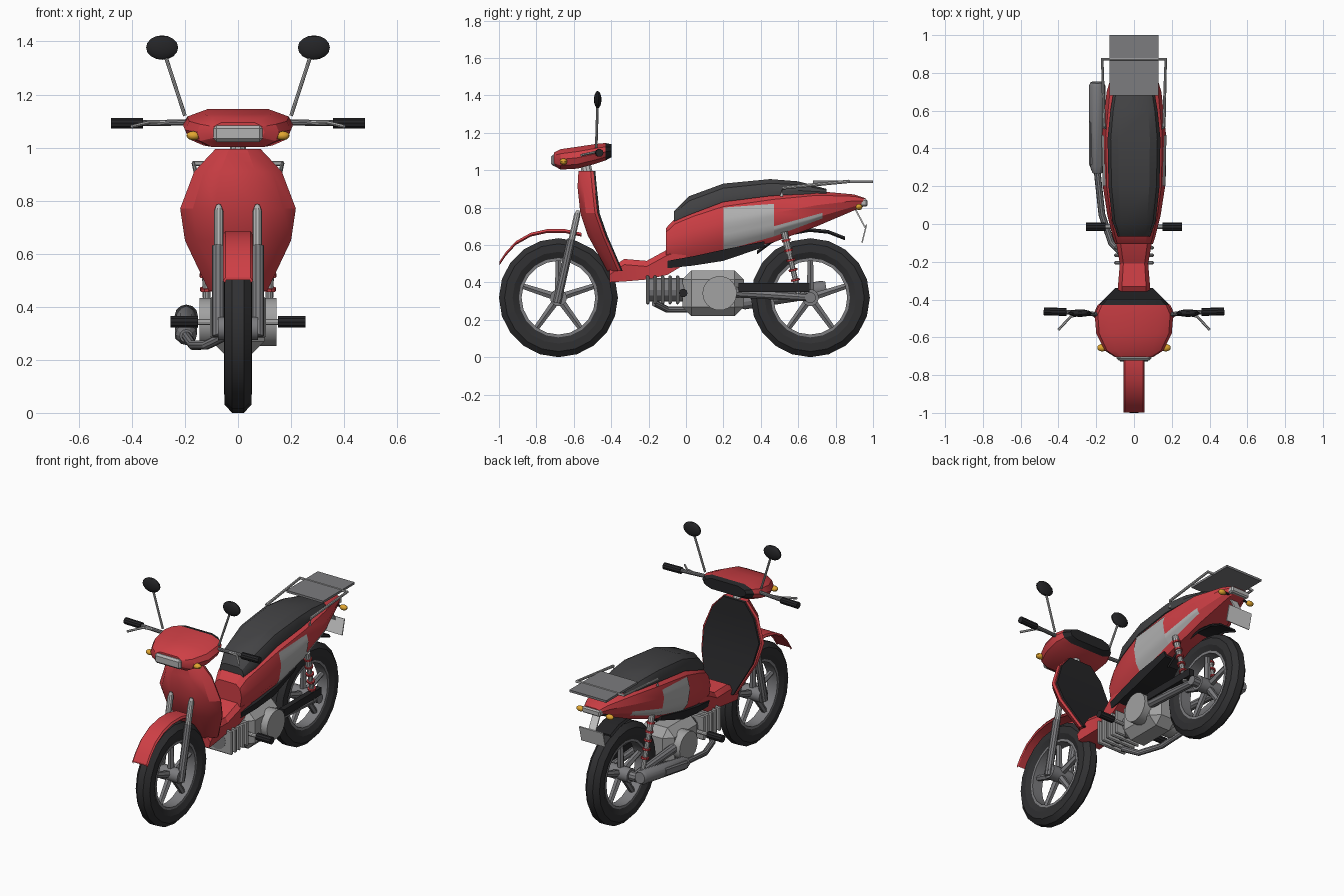
import bpy, bmesh
from math import sin, cos, pi, radians
from mathutils import Vector, Matrix
from mathutils.bvhtree import BVHTree

if "Cube" in bpy.data.objects:
    bpy.data.objects.remove(bpy.data.objects["Cube"])

COLORS = {"red": (0.62, 0.05, 0.06), "black": (0.018, 0.018, 0.02), "seat": (0.055, 0.055, 0.058),
          "tyre": (0.03, 0.03, 0.032), "amber": (0.75, 0.38, 0.03), "panel": (0.45, 0.45, 0.45),
          "steel": (0.2, 0.2, 0.21), "alloy": (0.36, 0.36, 0.36)}
MATS = {}
for key, c in COLORS.items():
    MATS[key] = bpy.data.materials.new(key)
    MATS[key].diffuse_color = (*c, 1)


def finish(name, bm, color=None):
    bmesh.ops.recalc_face_normals(bm, faces=bm.faces)
    me = bpy.data.meshes.new(name)
    bm.to_mesh(me)
    bm.free()
    me.shade_smooth()
    me.set_sharp_from_angle(angle=radians(28))
    ob = bpy.data.objects.new(name, me)
    bpy.context.collection.objects.link(ob)
    if color:
        me.materials.append(MATS[color])
    return ob


def loft(name, rings, color=None, loop=False):
    bm = bmesh.new()
    vs = [[bm.verts.new(p) for p in r] for r in rings]
    n = len(vs[0])
    pairs = list(zip(vs, vs[1:])) + ([(vs[-1], vs[0])] if loop else [])
    for a, b in pairs:
        for i in range(n):
            bm.faces.new((a[i], a[(i + 1) % n], b[(i + 1) % n], b[i]))
    if not loop:
        bm.faces.new(vs[0])
        bm.faces.new(vs[-1])
    return finish(name, bm, color)


def tube(name, pts, radii, color=None, n=10):
    pts = [Vector(p) for p in pts]
    if not isinstance(radii, (list, tuple)):
        radii = [radii] * len(pts)
    rings = []
    for i, p in enumerate(pts):
        d = (pts[min(i + 1, len(pts) - 1)] - pts[max(i - 1, 0)]).normalized()
        u = d.cross(Vector((0, 0, 1)) if abs(d.z) < 0.8 else Vector((0, 1, 0))).normalized()
        v = d.cross(u)
        rings.append([p + radii[i] * (u * cos(2 * pi * k / n) + v * sin(2 * pi * k / n)) for k in range(n)])
    return loft(name, rings, color)


def ball(name, loc, size, color=None):
    bm = bmesh.new()
    bmesh.ops.create_uvsphere(bm, u_segments=14, v_segments=8, radius=1,
                              matrix=Matrix.Translation(loc) @ Matrix.Diagonal((*size, 1)))
    return finish(name, bm, color)


def box(name, loc, size, color=None, rx=0, bevel=0):
    bm = bmesh.new()
    bmesh.ops.create_cube(bm, size=1, matrix=Matrix.Translation(loc) @ Matrix.Rotation(rx, 4, 'X')
                          @ Matrix.Diagonal((*size, 1)))
    if bevel:
        bmesh.ops.bevel(bm, geom=bm.edges[:], offset=bevel, segments=1, affect='EDGES')
    return finish(name, bm, color)


def mirrored(half):
    return half + [(-x, y, z) for x, y, z in reversed(half)]


def lathe(name, cy, profile, color=None, n=20):
    rings = [[(x, cy + r * sin(2 * pi * k / n), 0.318 + r * cos(2 * pi * k / n)) for x, r in profile]
             for k in range(n)]
    return loft(name, rings, color, loop=True)


# Wheels
for tag, cy in (("front", -0.682), ("rear", 0.665)):
    half = [(0.022, 0.318), (0.05, 0.288), (0.052, 0.245), (0.034, 0.208)]
    lathe(tag + "_tyre", cy, half + [(-x, r) for x, r in reversed(half)], "tyre")
    lathe(tag + "_rim", cy, [(0.036, 0.215), (0.036, 0.197), (-0.036, 0.197), (-0.036, 0.215)], "steel")
    tube(tag + "_hub", [(-0.075, cy, 0.318), (0.075, cy, 0.318)], 0.045, "steel", 14)
    for k in range(5):
        a = 2 * pi * k / 5
        tube(f"{tag}_spoke_{k}", [(0, cy + r * sin(a), 0.318 + r * cos(a)) for r in (0.03, 0.2)],
             [0.022, 0.017], "steel", 6)


# Fenders
def fender(name, w, path, color):
    loft(name, [mirrored([(w * 0.85, y, z), (w, y, z - 0.012), (w - 0.008, y, z - 0.02),
                          (w * 0.8, y, z - 0.01)]) for y, z in path], color)


fender("front_fender", 0.056, [(-0.998, 0.51), (-0.965, 0.56), (-0.91, 0.62), (-0.83, 0.665), (-0.74, 0.685),
                               (-0.65, 0.685), (-0.56, 0.665)], "red")
fender("rear_fender", 0.065, [(0.38, 0.57), (0.46, 0.63), (0.55, 0.67), (0.66, 0.69), (0.76, 0.68),
                              (0.85, 0.645)], "black")

# Leg shield with black inner panel: (z, half width, front y, back y)
shield = [(0.995, 0.085, -0.575, -0.485), (0.91, 0.165, -0.58, -0.477), (0.77, 0.218, -0.565, -0.462),
          (0.65, 0.2, -0.525, -0.42), (0.46, 0.11, -0.42, -0.338)]
loft("leg_shield", [mirrored([(0.4 * w, yf, z), (0.78 * w, yf + 0.03, z), (w, yb - 0.025, z),
                              (0.96 * w, yb - 0.01, z)]) for z, w, yf, yb in shield], "red")
loft("shield_inner_panel", [mirrored([(0.93 * w, yb - 0.02, z), (0.9 * w, yb, z)])
                            for z, w, yf, yb in shield], "black")
tube("steering_stem", [(0, -0.52, 0.95), (0, -0.54, 1.04)], 0.03)

# Handlebar cowl: (y, half width, bottom z, top z)
cowl = [(-0.705, 0.1, 1.022, 1.095), (-0.67, 0.155, 1.003, 1.112), (-0.58, 0.2, 1.008, 1.125),
        (-0.48, 0.208, 1.035, 1.14), (-0.43, 0.185, 1.052, 1.145), (-0.397, 0.15, 1.07, 1.138)]


def cowl_ring(y, w, b, t):
    h = t - b
    return mirrored([(w * 0.62, y, t), (w * 0.92, y, t - h * 0.22), (w, y, t - h * 0.5),
                     (w * 0.92, y, b + h * 0.2), (w * 0.65, y, b)])


loft("handlebar_cowl", [cowl_ring(*c) for c in cowl[:5]], "red")
loft("instrument_panel", [cowl_ring(*c) for c in cowl[4:]], "black")
box("headlight", (0, -0.705, 1.053), (0.185, 0.035, 0.062), "panel", bevel=0.012)

# Body shell: (y, half width, bottom z, top z)
shell = [(-0.107, 0.1, 0.5, 0.69), (-0.06, 0.115, 0.505, 0.74), (0.04, 0.14, 0.52, 0.785),
         (0.2, 0.165, 0.55, 0.84), (0.47, 0.17, 0.615, 0.875), (0.7, 0.145, 0.7, 0.888),
         (0.9, 0.085, 0.785, 0.87), (0.96, 0.06, 0.81, 0.85)]
body = loft("body_shell", [mirrored([(w * 0.6, y, t), (w * 0.88, y, t - 0.12 * (t - b)), (w, y, t - 0.4 * (t - b)),
                                     (w * 0.9, y, b + 0.25 * (t - b)), (w * 0.6, y, b)])
                           for y, w, b, t in shell], "red")
loft("step_through_tunnel", [mirrored([(w * 0.75, y, t), (w, y, t - 0.03), (w * 0.9, y, b)]) for y, w, b, t in
     [(-0.41, 0.09, 0.4, 0.47), (-0.33, 0.085, 0.405, 0.525), (-0.21, 0.075, 0.415, 0.515),
      (-0.1, 0.095, 0.44, 0.575), (0.0, 0.1, 0.5, 0.6)]], "red")
loft("underside_trim", [mirrored([(w, y, t), (w * 0.9, y, b)]) for y, w, b, t in
     [(-0.1, 0.098, 0.475, 0.515), (0.04, 0.118, 0.49, 0.54), (0.2, 0.132, 0.515, 0.575),
      (0.42, 0.125, 0.59, 0.62)]], "black")

# Side panels laid onto the shell
tree = BVHTree.FromPolygons([v.co for v in body.data.vertices], [p.vertices[:] for p in body.data.polygons])
for name, y0, y1, low, high in (("side_panel", 0.2, 0.47, (0.57, 0.645), (0.80, 0.82)),
                                ("side_stripe", 0.47, 0.73, (0.645, 0.742), (0.70, 0.772))):
    for s in (-1, 1):
        bm = bmesh.new()
        grid = []
        for i in range(9):
            u = i / 8
            lo, hi = low[0] + u * (low[1] - low[0]), high[0] + u * (high[1] - high[0])
            row = []
            for j in range(9):
                y, z = y0 + u * (y1 - y0), lo + (hi - lo) * j / 8
                hit = tree.ray_cast(Vector((s, y, z)), Vector((-s, 0, 0)))[0]
                x = abs(hit.x) if hit else 0.09
                row.append(bm.verts.new((s * (x + 0.004), y, z)))
            grid.append(row)
        for a, b in zip(grid, grid[1:]):
            for j in range(8):
                bm.faces.new((a[j], a[j + 1], b[j + 1], b[j]))
        finish(f"{name}_{'right' if s > 0 else 'left'}", bm, "panel")

# Seat
loft("seat", [mirrored([(w * 0.6, y, t), (w * 0.88, y, t - 0.25 * (t - b)), (w, y, b + 0.3 * (t - b)),
                        (w * 0.98, y, b)]) for y, w, b, t in
     [(-0.065, 0.085, 0.725, 0.78), (0.015, 0.115, 0.76, 0.86), (0.2, 0.135, 0.83, 0.928),
      (0.45, 0.14, 0.862, 0.952), (0.6, 0.125, 0.87, 0.94), (0.75, 0.1, 0.875, 0.9)]], "seat")

# Rear rack
box("rack_plate", (0, 0.84, 0.937), (0.262, 0.32, 0.014), "steel")
tube("rack_rail", [(-0.155, 0.51, 0.86), (-0.158, 0.515, 0.905), (-0.168, 0.872, 0.94), (0.168, 0.872, 0.94),
                   (0.158, 0.515, 0.905), (0.155, 0.51, 0.86)], 0.009, "panel", 8)

# Tail lamp and number plate
box("tail_lamp", (0, 0.95, 0.825), (0.13, 0.04, 0.04), "panel", bevel=0.008)
box("plate_bracket", (0, 0.93, 0.745), (0.05, 0.008, 0.12), rx=radians(28))
box("number_plate", (0, 0.953, 0.66), (0.17, 0.007, 0.1), rx=radians(-14))

# Engine
box("engine_case", (0, 0.145, 0.342), (0.2, 0.33, 0.245), "alloy", bevel=0.05)
tube("side_covers", [(-0.145, 0.18, 0.342), (0.145, 0.18, 0.342)], 0.092, "alloy", 18)
tube("cylinder_barrel", [(0, -0.215, 0.36), (0, 0.03, 0.36)], 0.062, "steel", 12)
for k in range(5):
    box(f"cooling_fin_{k}", (0, -0.205 + 0.04 * k, 0.36), (0.21, 0.018, 0.155), "alloy", bevel=0.006)
tube("footpeg_bar", [(-0.16, -0.015, 0.343), (0.16, -0.015, 0.343)], 0.012)

# Exhaust on the left
tube("exhaust_pipe", [(-0.05, -0.17, 0.29), (-0.12, -0.1, 0.255), (-0.17, 0.05, 0.255), (-0.195, 0.28, 0.29)],
     0.018, "steel")
tube("muffler", [(-0.195, 0.27, 0.29), (-0.195, 0.31, 0.295), (-0.195, 0.73, 0.365), (-0.195, 0.75, 0.368)],
     [0.025, 0.04, 0.044, 0.035], "steel", 12)
box("muffler_shield", (-0.218, 0.43, 0.316), (0.04, 0.24, 0.05), "steel", rx=radians(9), bevel=0.008)

# Chain cover on the right
box("chain_cover", (0.115, 0.47, 0.373), (0.035, 0.38, 0.048), "black")

# Paired parts
for s, tag in ((-1, "left"), (1, "right")):
    tube("fork_lower_" + tag, [(s * 0.075, -0.69, 0.29), (s * 0.075, -0.613, 0.63)], 0.023, "steel")
    tube("fork_upper_" + tag, [(s * 0.073, -0.613, 0.62), (s * 0.073, -0.582, 0.76), (s * 0.073, -0.577, 0.785)],
         [0.018, 0.018, 0.008], "panel")
    tube("handlebar_" + tag, [(s * 0.17, -0.48, 1.095), (s * 0.37, -0.465, 1.092)], 0.012, "steel")
    tube("grip_" + tag, [(s * 0.358, -0.466, 1.092), (s * 0.478, -0.462, 1.092)], 0.021, "black")
    tube("brake_lever_" + tag, [(s * 0.24, -0.47, 1.095), (s * 0.335, -0.49, 1.095), (s * 0.4, -0.56, 1.08)],
         0.007, "panel", 6)
    tube("mirror_stem_" + tag, [(s * 0.2, -0.48, 1.12), (s * 0.275, -0.473, 1.35)], 0.007, "panel", 8)
    ball("mirror_" + tag, (s * 0.286, -0.472, 1.377), (0.062, 0.02, 0.046), "black")
    ball("front_indicator_" + tag, (s * 0.168, -0.655, 1.045), (0.027, 0.02, 0.017), "amber")
    ball("rear_indicator_" + tag, (s * 0.105, 0.925, 0.803), (0.026, 0.018, 0.017), "amber")
    tube("indicator_stalk_" + tag, [(s * 0.04, 0.925, 0.81), (s * 0.1, 0.925, 0.803)], 0.007, "black", 6)
    tube("footpeg_" + tag, [(s * 0.15, -0.015, 0.343), (s * 0.254, -0.015, 0.343)], 0.023, "black")
    tube("swingarm_" + tag, [(s * 0.095, 0.22, 0.35), (s * 0.095, 0.68, 0.318)], [0.03, 0.022], "steel")
    top, bottom = Vector((s * 0.125, 0.525, 0.67)), Vector((s * 0.115, 0.602, 0.34))
    tube("shock_body_" + tag, [top, bottom], 0.015, "panel")
    tube("shock_sleeve_" + tag, [top, top.lerp(bottom, 0.35)], 0.019, "panel")
    for k in range(5):
        f = 0.12 + 0.16 * k
        tube(f"shock_coil_{tag}_{k}", [top.lerp(bottom, f), top.lerp(bottom, f + 0.035)], 0.025, "red")
tube("rear_axle", [(-0.12, 0.665, 0.318), (0.12, 0.665, 0.318)], 0.03, "steel")
tube("front_axle", [(-0.095, -0.682, 0.318), (0.095, -0.682, 0.318)], 0.015, "steel")

for m in bpy.data.materials:
    if m.users and not m.is_grease_pencil:
        m.use_nodes = True
        m.node_tree.nodes["Principled BSDF"].inputs["Base Color"].default_value = m.diffuse_color
